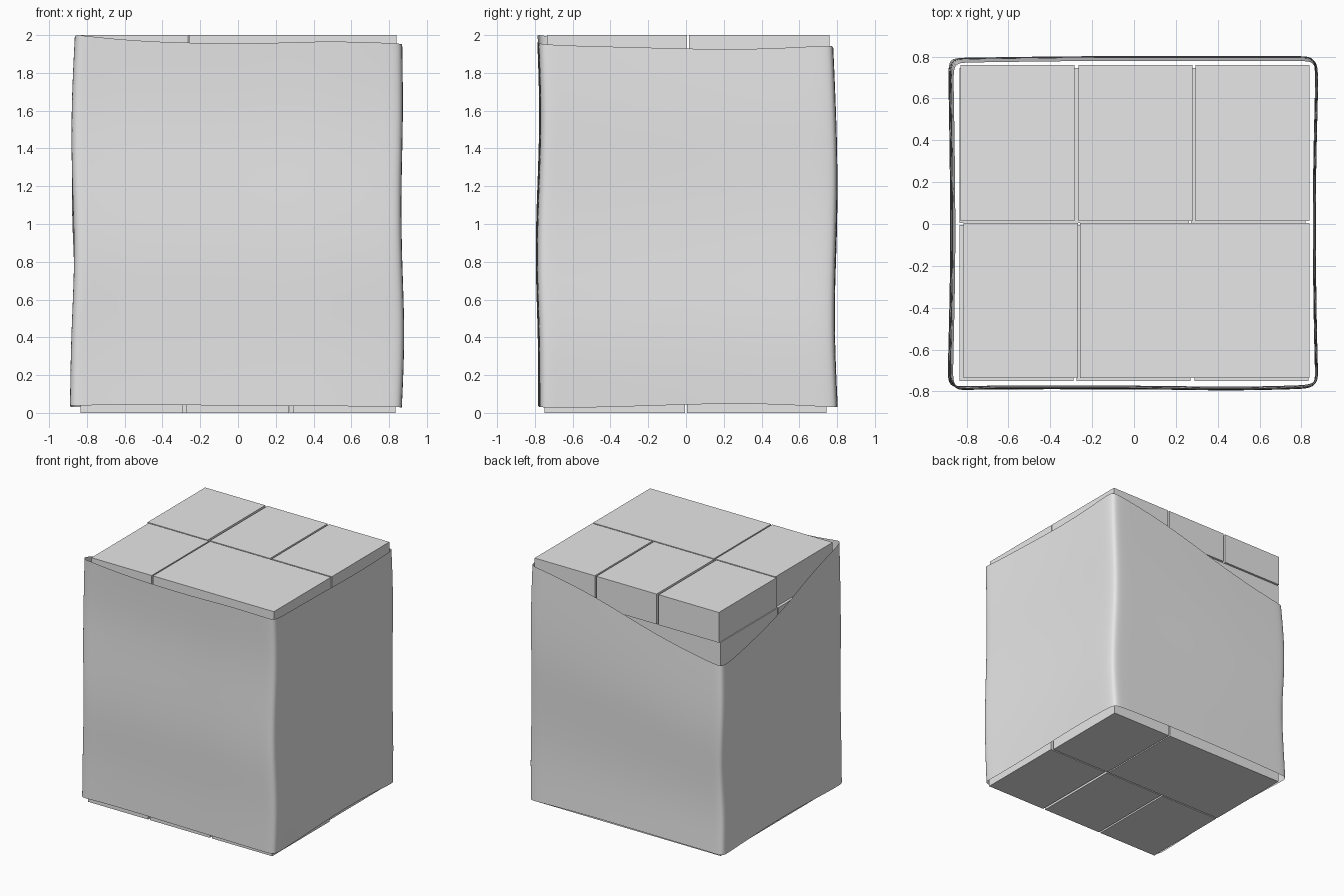
import bpy, bmesh

cube = bpy.data.objects.get("Cube")
if cube:
    bpy.data.objects.remove(cube, do_unlink=True)

grey = bpy.data.materials.new("light_grey")
grey.use_nodes = True
grey.diffuse_color = (0.8, 0.8, 0.8, 1)
grey.node_tree.nodes["Principled BSDF"].inputs["Base Color"].default_value = (0.8, 0.8, 0.8, 1)


def finish(bm, name):
    bmesh.ops.recalc_face_normals(bm, faces=bm.faces)
    mesh = bpy.data.meshes.new(name)
    bm.to_mesh(mesh)
    bm.free()
    mesh.materials.append(grey)
    obj = bpy.data.objects.new(name, mesh)
    bpy.context.collection.objects.link(obj)
    return obj


# Stacked cartons: each layer is the one below turned half a turn
LAYERS, HEIGHT = 8, 0.248
PITCH = (2 - HEIGHT) / (LAYERS - 1)
# x0, x1, y0, y1 of the cartons in one layer
PLAN = [(-0.83, -0.285, 0.015, 0.76), (-0.265, 0.28, 0.015, 0.76),
        (0.295, 0.84, 0.015, 0.76),
        (-0.815, -0.268, -0.735, 0.005), (-0.257, 0.84, -0.735, 0.005)]


def add_box(bm, x0, x1, y0, y1, z0, z1):
    verts = bmesh.ops.create_cube(bm, size=1)["verts"]
    for v in verts:
        v.co = (x1 if v.co.x > 0 else x0,
                y1 if v.co.y > 0 else y0,
                z1 if v.co.z > 0 else z0)


for layer in range(LAYERS):
    bm = bmesh.new()
    turned = (LAYERS - 1 - layer) % 2
    z = layer * PITCH
    for x0, x1, y0, y1 in PLAN:
        if turned:
            x0, x1, y0, y1 = 0.005 - x1, 0.005 - x0, 0.01 - y1, 0.01 - y0
        add_box(bm, x0, x1, y0, y1, z, z + HEIGHT)
    finish(bm, f"carton_layer_{layer + 1}")

# Wrap: an open sleeve, each column is (u, v, top height, bottom height)
COLUMNS = [
    # front
    (-0.97, -1, 2.0, 0.04), (-0.88, -0.99, 1.99, 0.04), (-0.5, -0.99, 1.96, 0.045),
    (0.15, -0.99, 1.953, 0.035), (0.5, -1, 1.97, 0.04), (0.88, -0.99, 1.96, 0.03),
    (0.97, -0.985, 1.955, 0.03),
    # left
    (1, -0.95, 1.953, 0.03), (0.995, -0.85, 1.945, 0.025), (0.985, -0.3, 1.935, 0.035),
    (0.985, 0.35, 1.92, 0.055), (1, 0.86, 1.94, 0.035), (0.995, 0.97, 1.945, 0.03),
    # back
    (0.97, 1, 1.94, 0.03), (0.85, 1, 1.93, 0.035), (0.33, 1, 1.85, 0.045),
    (-0.33, 1, 1.67, 0.04), (-0.87, 0.99, 1.58, 0.035), (-0.97, 0.99, 1.57, 0.03),
    # right
    (-1, 0.96, 1.57, 0.03), (-0.995, 0.8, 1.57, 0.035), (-0.985, 0.0, 1.7, 0.05),
    (-0.99, -0.45, 1.87, 0.04), (-1, -0.88, 1.98, 0.035), (-1, -0.96, 2.0, 0.04),
]
# Reach of each side from bottom to top, giving the wavy film
RIGHT = (0.89, 0.885, 0.862, 0.88, 0.885, 0.865)
LEFT = (0.87, 0.888, 0.87, 0.865, 0.878, 0.872)
FRONT = (0.785, 0.785, 0.803, 0.79, 0.775, 0.79)
BACK = (0.803, 0.785, 0.79, 0.805, 0.797, 0.78)

bm = bmesh.new()
rings = []
for row in range(len(LEFT)):
    t = row / (len(LEFT) - 1)
    ring = []
    for u, v, top, bottom in COLUMNS:
        x = u * (LEFT if u > 0 else RIGHT)[row]
        y = v * (BACK if v > 0 else FRONT)[row]
        ring.append(bm.verts.new((x, y, bottom + (top - bottom) * t)))
    rings.append(ring)
count = len(COLUMNS)
for low, high in zip(rings, rings[1:]):
    for i in range(count):
        j = (i + 1) % count
        bm.faces.new((low[i], low[j], high[j], high[i]))
wrap = finish(bm, "wrap_film")
for poly in wrap.data.polygons:
    poly.use_smooth = True
subsurf = wrap.modifiers.new("smooth_film", 'SUBSURF')
subsurf.levels = subsurf.render_levels = 2
